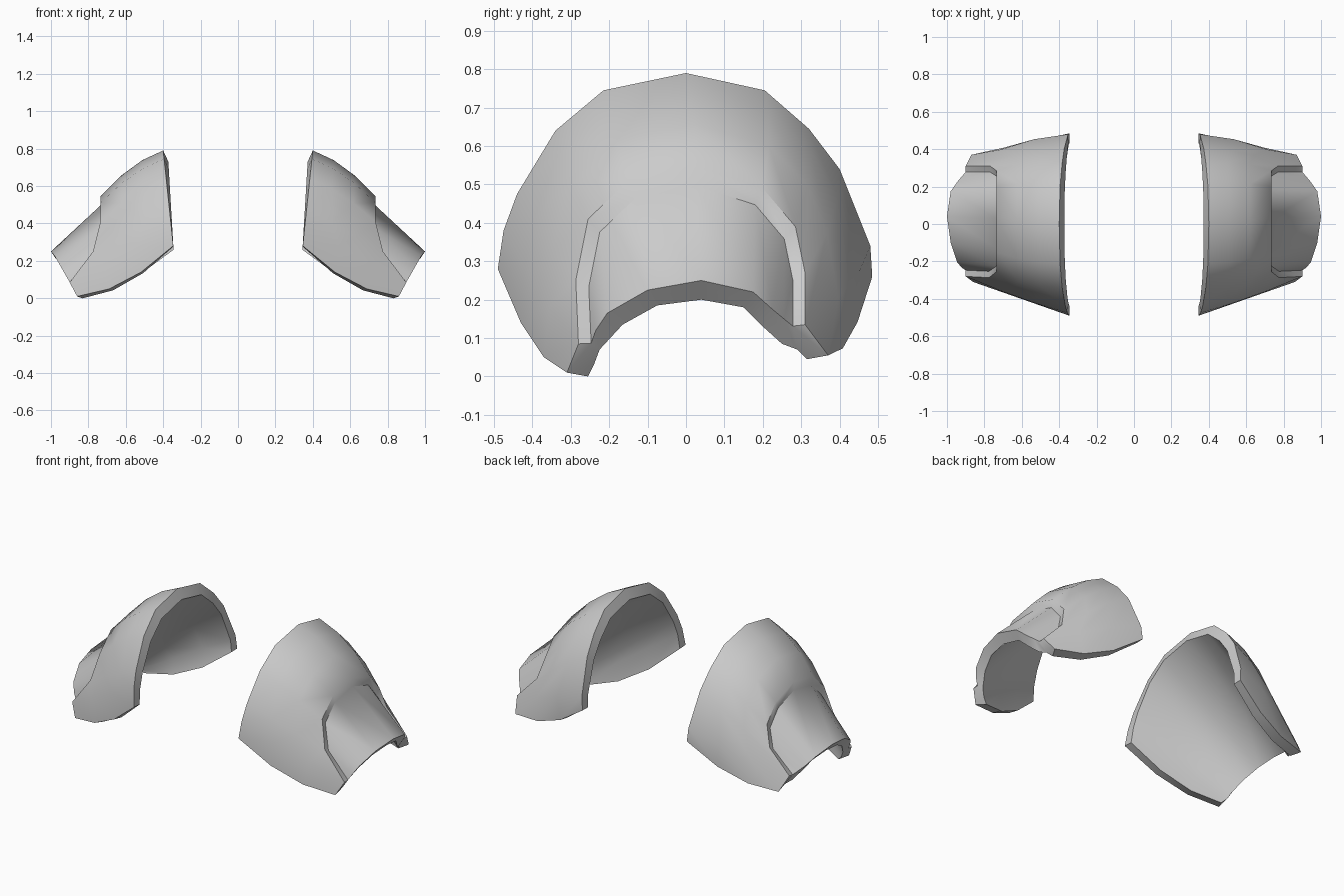
import bpy, bmesh, math
from mathutils import Vector

cube = bpy.data.objects.get("Cube")
if cube:
    bpy.data.objects.remove(cube, do_unlink=True)

grey = bpy.data.materials.new("plate_grey")
grey.use_nodes = True
colour = (0.6, 0.6, 0.6, 1)
grey.diffuse_color = colour
grey.node_tree.nodes["Principled BSDF"].inputs["Base Color"].default_value = colour

# Arch at the neck side, front to back (y, z)
NECK = [(-.49, .28), (-.475, .38), (-.44, .475), (-.34, .64), (-.215, .745), (0, .79),
        (.205, .745), (.32, .645), (.4, .54), (.48, .34), (.485, .26)]
# Edge of the raised layer, corner to corner (x, y, z)
STEP = [(.86, -.31, .01), (.9, -.28, .085), (.775, -.287, .25), (.735, -.255, .41),
        (.735, -.15, .51), (.735, .03, .545), (.735, .2, .49), (.735, .285, .39),
        (.77, .31, .27), (.9, .31, .135), (.87, .37, .055)]
# Arm opening, outer edge of the recessed panel
ARM = [(.92, -.235, .12), (.945, -.205, .165), (.98, -.1, .225), (1, .04, .25),
       (.98, .175, .22), (.945, .225, .175), (.92, .255, .15)]
# Arm opening, inner edge
LINING = [(.83, -.255, 0), (.86, -.24, .03), (.88, -.225, .07), (.915, -.165, .135),
          (.945, -.075, .185), (.955, .04, .2), (.94, .15, .18), (.91, .2, .13),
          (.88, .25, .085), (.86, .29, .07), (.84, .315, .045)]


def shrink(p, cy, cz, factor, x):
    """Scale a point towards a centre line along x."""
    return Vector((x, cy + (p.y - cy) * factor, cz + (p.z - cz) * factor))


def bulged(a, b, t):
    """Row between two edges, swollen outwards, with the end columns sagging."""
    row = []
    for i, (p, q) in enumerate(zip(a, b)):
        m = p.lerp(q, t)
        if i in (0, len(a) - 1):
            push = Vector((0, 0, -.05))
        else:
            push = Vector((0, m.y, m.z - .2)).normalized() * (.01 if i < 3 else .03)
        row.append(m + push)
    return row


def build_pad(name, side):
    neck = [Vector((.345 + .055 * max(0, z - .27) / .52, y, z)) for y, z in NECK]
    neck_in = [shrink(p, 0, .25, .89, .345 + (p.x - .345) * .5) for p in neck]
    step = [Vector(p) for p in STEP]
    panel = [shrink(p, .02, .1, .89, p.x) for p in step]
    panel[0], panel[-1] = step[0], step[-1]
    arm = panel[:2] + [Vector(p) for p in ARM] + panel[-2:]
    lining = [Vector(p) for p in LINING]
    rows = [neck_in, neck, bulged(neck, step, 1 / 3), bulged(neck, step, 2 / 3), step,
            panel, arm, lining,
            bulged(neck_in, lining, 2 / 3), bulged(neck_in, lining, 1 / 3)]

    # Closed shell: rows wrap around from the outside to the lining
    bm = bmesh.new()
    grid = [[bm.verts.new((p.x * side, p.y, p.z)) for p in row] for row in rows]
    for r, row in enumerate(grid):
        nxt = grid[(r + 1) % len(grid)]
        for i in range(len(row) - 1):
            bm.faces.new((row[i], row[i + 1], nxt[i + 1], nxt[i]))
    # Lower edges at front and back
    for i in (0, -1):
        for a, b, c, d in ((0, 1, 2, 9), (9, 2, 3, 8), (8, 3, 4, 7)):
            bm.faces.new([grid[k][i] for k in (a, b, c, d)])
    bmesh.ops.remove_doubles(bm, verts=bm.verts, dist=.0005)
    bmesh.ops.recalc_face_normals(bm, faces=bm.faces)
    mesh = bpy.data.meshes.new(name)
    bm.to_mesh(mesh)
    bm.free()
    mesh.materials.append(grey)
    pad = bpy.data.objects.new(name, mesh)
    bpy.context.collection.objects.link(pad)
    bpy.ops.object.select_all(action='DESELECT')
    pad.select_set(True)
    bpy.context.view_layer.objects.active = pad
    bpy.ops.object.shade_smooth_by_angle(angle=math.radians(48))


build_pad("left_shoulder_pad", 1)
build_pad("right_shoulder_pad", -1)
